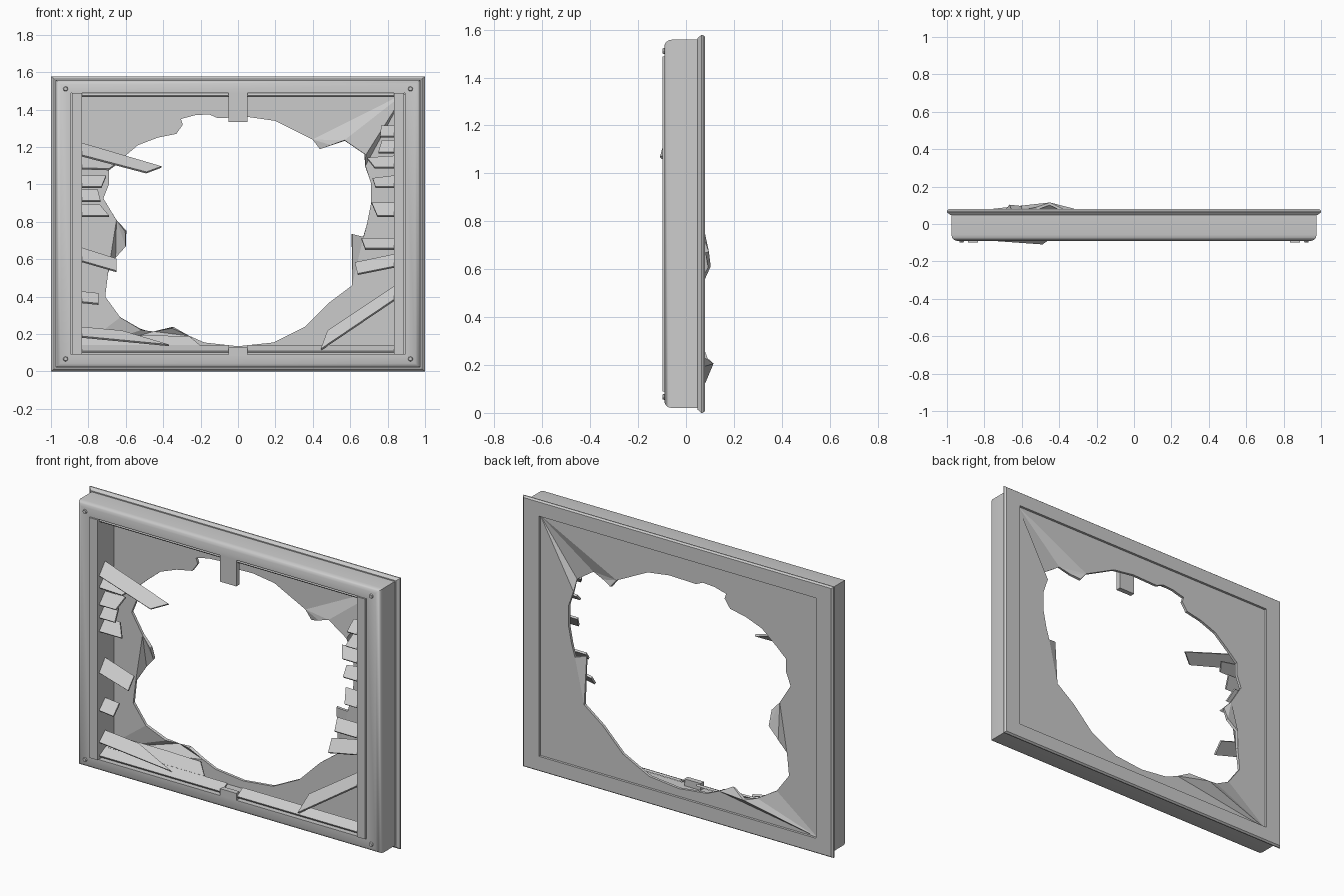
import bpy, bmesh
from mathutils import Vector

HX, HZ, CZ = 1.0, 0.789, 0.789   # half width, half height, centre height


def finish(name, bm, thick=0.0):
    bmesh.ops.recalc_face_normals(bm, faces=bm.faces)
    me = bpy.data.meshes.new(name)
    bm.to_mesh(me)
    bm.free()
    ob = bpy.data.objects.new(name, me)
    bpy.context.collection.objects.link(ob)
    if thick:
        mod = ob.modifiers.new("thickness", 'SOLIDIFY')
        mod.thickness = thick
        mod.offset = 0
    return ob


def box(name, x0, x1, y0, y1, z0, z1):
    bm = bmesh.new()
    bmesh.ops.create_cube(bm, size=1)
    for v in bm.verts:
        v.co = ((x0 + x1) / 2 + v.co.x * (x1 - x0),
                (y0 + y1) / 2 + v.co.y * (y1 - y0),
                (z0 + z1) / 2 + v.co.z * (z1 - z0))
    return finish(name, bm)


# Outer frame: mitred sweep of (inset, y) profile, including the back flange
profile = [(0.008, 0.08), (0, 0.07), (0, 0.064), (0.014, 0.048), (0.02, 0.048),
           (0.02, -0.058), (0.023, -0.073), (0.031, -0.084), (0.043, -0.09),
           (0.09, -0.09), (0.09, 0.08)]
bm = bmesh.new()
rings = []
for sx, sz in ((-1, -1), (1, -1), (1, 1), (-1, 1)):
    rings.append([bm.verts.new((sx * (HX - d * 1.2), y, CZ + sz * (HZ - d)))
                  for d, y in profile])
n = len(profile)
for i in range(4):
    a, b = rings[i], rings[(i + 1) % 4]
    for j in range(n):
        k = (j + 1) % n
        bm.faces.new((a[j], b[j], b[k], a[k]))
frame = finish("outer_frame", bm)
bpy.context.view_layer.objects.active = frame
frame.select_set(True)
bpy.ops.object.shade_smooth_by_angle(angle=0.6)

# Torn back panel: rectangle with ragged hole, some points bent (third value)
hole = [(0.06, 1.36), (0.2, 1.34), (0.4, 1.24), (0.44, 1.19), (0.5, 1.21, -0.02),
        (0.57, 1.235, -0.03), (0.68, 1.16, -0.03), (0.68, 1.1), (0.71, 1.01),
        (0.71, 0.89), (0.69, 0.79), (0.67, 0.72), (0.61, 0.735, -0.02),
        (0.61, 0.46), (0.49, 0.37), (0.36, 0.24), (0.19, 0.155), (0, 0.135),
        (-0.18, 0.155), (-0.26, 0.19), (-0.35, 0.235), (-0.45, 0.21, 0.05),
        (-0.52, 0.225, 0.025), (-0.63, 0.29), (-0.71, 0.4), (-0.695, 0.53),
        (-0.66, 0.61, 0.04), (-0.6, 0.67, 0.03), (-0.6, 0.75), (-0.65, 0.81),
        (-0.72, 0.925), (-0.69, 1.0), (-0.69, 1.075), (-0.63, 1.13),
        (-0.535, 1.21), (-0.43, 1.25), (-0.33, 1.27), (-0.295, 1.32),
        (-0.305, 1.35), (-0.23, 1.37), (-0.155, 1.375), (-0.11, 1.355)]
rim = [(-0.892, 0.09), (0.892, 0.09), (0.892, 1.488), (-0.892, 1.488)]
bm = bmesh.new()
for loop in (rim, hole):
    vs = [bm.verts.new((p[0], 0.058 + (p[2] if len(p) > 2 else 0), p[1])) for p in loop]
    for i, v in enumerate(vs):
        bm.edges.new((v, vs[(i + 1) % len(vs)]))
bmesh.ops.triangle_fill(bm, use_beauty=True, edges=bm.edges[:], normal=Vector((0, -1, 0)))
finish("torn_back_panel", bm, 0.016)

# Side rails that hold the louvres
for side, s in (("left", -1), ("right", 1)):
    xs = sorted((s * 0.835, s * 0.887))
    box(side + "_rail", xs[0], xs[1], -0.099, 0.05, 0.09, 1.488)

# Stubs of the broken centre bar
box("centre_bar_top_stub", -0.052, 0.052, -0.09, -0.06, 1.335, 1.49)
box("centre_bar_bottom_stub", -0.052, 0.052, -0.09, -0.06, 0.088, 0.13)


def slat(name, xb, zb0, zb1, xt0, zt0, xt1, zt1, ytip=0.0):
    """Tilted louvre blade: low edge in front, high edge behind."""
    bm = bmesh.new()
    pts = [(xb, -0.08, zb0), (xt0, -0.08 + ytip, zt0),
           (xt1, -0.025 + ytip, zt1), (xb, -0.025, zb1)]
    bm.faces.new([bm.verts.new(p) for p in pts])
    return finish(name, bm, 0.012)


# Whole louvres left at top and bottom, each side of the centre bar
for s in (-1, 1):
    slat("top_louvre", s * 0.84, 1.472, 1.525, s * 0.05, 1.472, s * 0.05, 1.525)
    slat("bottom_louvre", s * 0.84, 0.105, 0.135, s * 0.05, 0.105, s * 0.05, 0.135)

# Broken louvres: base low/high z, tip low x,z and tip high x,z, tip y shift
left = [(1.155, 1.22, -0.49, 1.063, -0.41, 1.093, -0.025),
        (1.085, 1.145, -0.69, 1.08, -0.65, 1.11),
        (0.985, 1.045, -0.73, 0.985, -0.705, 1.045),
        (0.91, 0.97, -0.735, 0.91, -0.75, 0.97),
        (0.83, 0.89, -0.69, 0.83, -0.74, 0.89),
        (0.59, 0.66, -0.65, 0.535, -0.65, 0.6),
        (0.37, 0.425, -0.745, 0.36, -0.745, 0.415),
        (0.185, 0.235, -0.37, 0.14, -0.62, 0.215)]
right = [(1.255, 1.31, 0.76, 1.255, 0.765, 1.31),
         (1.17, 1.235, 0.75, 1.17, 0.77, 1.235),
         (1.09, 1.15, 0.73, 1.09, 0.69, 1.14),
         (0.985, 1.045, 0.735, 0.985, 0.72, 1.03),
         (0.83, 0.9, 0.745, 0.83, 0.715, 0.9),
         (0.655, 0.71, 0.68, 0.655, 0.66, 0.71),
         (0.56, 0.625, 0.64, 0.52, 0.625, 0.58),
         (0.385, 0.455, 0.445, 0.118, 0.48, 0.215)]
for side, xb, rows in (("left", -0.84, left), ("right", 0.84, right)):
    for row in rows:
        slat(side + "_broken_louvre", xb, *row)

# Loose strip lying along the bottom left
bm = bmesh.new()
strip = [(-0.84, -0.02, 0.135), (-0.2, -0.02, 0.135), (-0.26, 0.03, 0.185),
         (-0.48, 0.03, 0.19), (-0.84, 0.03, 0.19)]
bm.faces.new([bm.verts.new(p) for p in strip])
finish("bent_bottom_strip", bm, 0.01)

# Corner bolts
for x in (-0.922, 0.922):
    for z in (0.067, 1.511):
        bm = bmesh.new()
        bmesh.ops.create_cone(bm, cap_ends=True, segments=8, radius1=0.016,
                              radius2=0.01, depth=0.016)
        for v in bm.verts:
            v.co = (x + v.co.x, -0.09 - v.co.z, z + v.co.y)
        finish("corner_bolt", bm)
